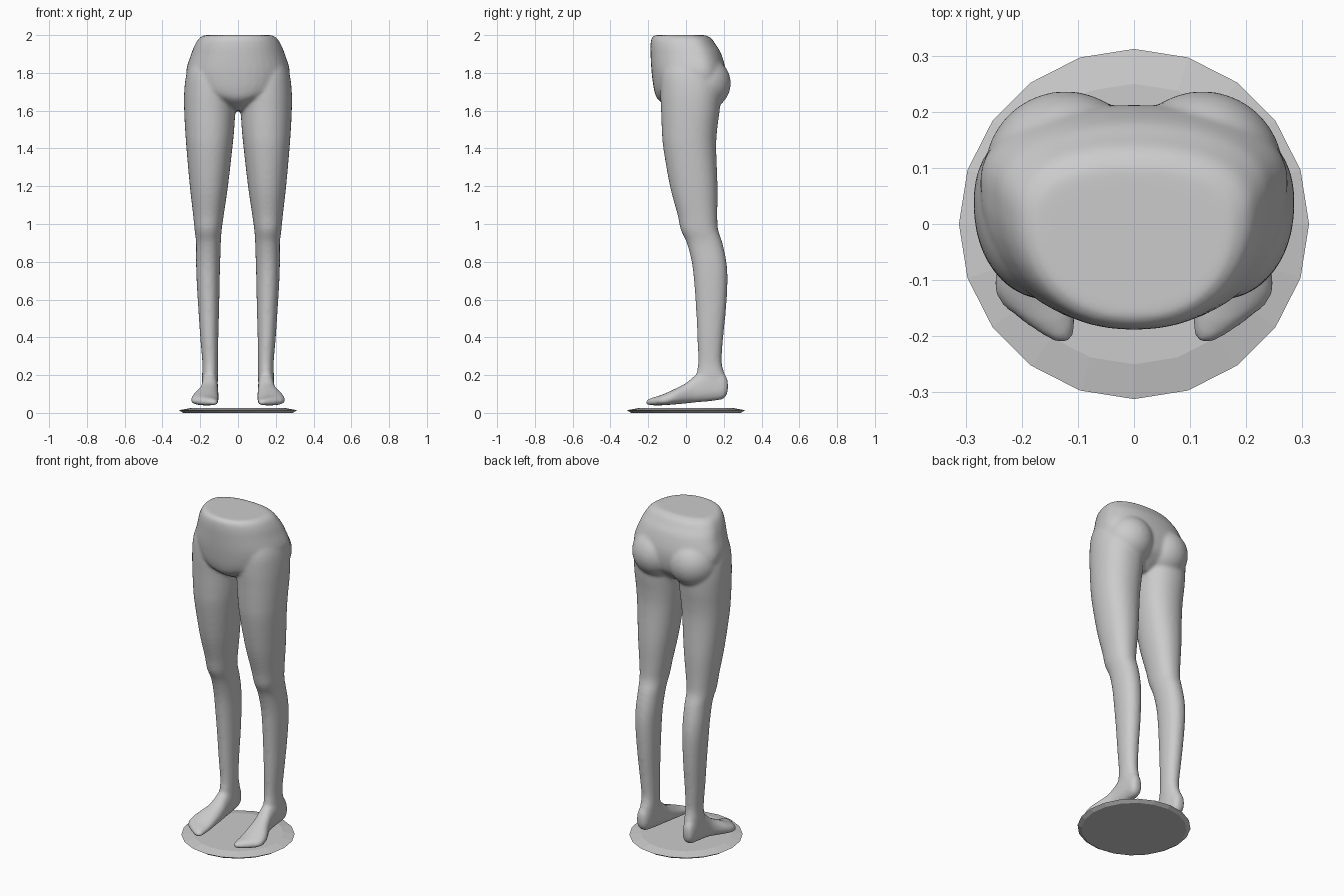
import bpy
import bmesh
import math
from mathutils import Matrix, Vector

cube = bpy.data.objects.get("Cube")
if cube:
    bpy.data.objects.remove(cube, do_unlink=True)


def make_material(name, colour):
    mat = bpy.data.materials.new(name)
    mat.use_nodes = True
    mat.diffuse_color = colour
    mat.node_tree.nodes["Principled BSDF"].inputs["Base Color"].default_value = colour
    return mat


def make_object(name, bm, mat):
    bmesh.ops.recalc_face_normals(bm, faces=bm.faces)
    mesh = bpy.data.meshes.new(name)
    bm.to_mesh(mesh)
    bm.free()
    mesh.materials.append(mat)
    obj = bpy.data.objects.new(name, mesh)
    bpy.context.collection.objects.link(obj)
    return obj


def smooth_rows(rows, steps=4):
    """Catmull-Rom interpolation between section rows."""
    rows = [Vector(r) for r in rows]
    out = []
    for i in range(len(rows) - 1):
        p0, p1 = rows[max(i - 1, 0)], rows[i]
        p2, p3 = rows[i + 1], rows[min(i + 2, len(rows) - 1)]
        for k in range(steps):
            t = k / steps
            out.append(p1 + (p2 - p0) * (t / 2)
                       + (p0 * 2 - p1 * 5 + p2 * 4 - p3) * (t * t / 2)
                       + (p1 * 3 - p0 - p2 * 3 + p3) * (t ** 3 / 2))
    return out + [rows[-1]]


def loft(bm, rows, place, mid=0.5, power=2.0, sides=40):
    """Skin oval sections (position, a min, a max, b min, b max); mid sets the widest point in b."""
    previous = first = None
    for pos, a0, a1, b0, b1 in smooth_rows(rows):
        ca, cb = (a0 + a1) / 2, b0 + (b1 - b0) * mid
        ring = []
        for i in range(sides):
            ang = math.tau * i / sides
            c, s = math.cos(ang), math.sin(ang)
            c = math.copysign(abs(c) ** (2 / power), c)
            s = math.copysign(abs(s) ** (2 / power), s)
            b = cb + s * ((b1 - cb) if s > 0 else (cb - b0))
            ring.append(bm.verts.new(place(ca + c * (a1 - a0) / 2, b, pos)))
        if previous:
            for i in range(sides):
                j = (i + 1) % sides
                bm.faces.new((previous[i], previous[j], ring[j], ring[i]))
        first = first or ring
        previous = ring
    bm.faces.new(first)
    bm.faces.new(previous)


grey = make_material("plain grey", (0.6, 0.6, 0.6, 1))

# Hips: height, left/right limits, front and back limits
HIPS = [(z, -w, w, f, b) for z, w, f, b in (
    (2.0, .175, -.165, .1), (1.985, .205, -.182, .132), (1.95, .228, -.188, .157),
    (1.9, .248, -.188, .187), (1.8, .275, -.182, .212), (1.7, .24, -.167, .2),
    (1.65, .13, -.14, .16), (1.6, .03, -.06, .1))]

# Leg: height, inner and outer limits, front and back limits
LEG = [
    (1.9, .06, .235, -.1, .15), (1.8, .03, .272, -.13, .17), (1.7, .008, .285, -.136, .185),
    (1.6, .014, .285, -.132, .178), (1.5, .02, .28, -.128, .165), (1.4, .03, .273, -.12, .16),
    (1.2, .053, .255, -.085, .167), (1.05, .075, .238, -.045, .166), (.97, .086, .23, -.028, .17),
    (.9, .091, .222, .004, .193), (.8, .094, .222, .03, .214), (.7, .097, .219, .042, .22),
    (.55, .1, .21, .053, .212), (.4, .104, .2, .06, .197), (.27, .106, .189, .064, .189),
    (.2, .106, .19, .055, .205), (.12, .108, .19, .05, .205)]

# Foot: depth from toe to heel, inner and outer limits, sole and top heights
FOOT = [
    (-.212, .11, .14, .045, .066), (-.18, .105, .19, .04, .08), (-.13, .102, .246, .04, .095),
    (-.07, .102, .243, .044, .122), (0, .103, .21, .05, .158), (.05, .105, .195, .055, .2),
    (.13, .108, .192, .062, .25), (.2, .118, .188, .075, .21), (.222, .138, .172, .115, .17)]

# Hips, thighs, buttocks and feet fused into one smooth skin
body = bmesh.new()
loft(body, HIPS, lambda a, b, t: (a, b, t), mid=.66, power=2.2)
for side in (-1, 1):
    loft(body, LEG, lambda a, b, t: (side * a, b, t), mid=.55, power=2.15)
    loft(body, FOOT, lambda a, b, t: (side * a, t, b), mid=.4, power=2.3)
    bmesh.ops.create_uvsphere(
        body, u_segments=40, v_segments=24, radius=1,
        matrix=Matrix.Translation((side * .122, .09, 1.745))
        @ Matrix.Diagonal((.145, .147, .145, 1)))
legs = make_object("hips_and_legs", body, grey)
remesh = legs.modifiers.new("fuse", 'REMESH')
remesh.mode = 'VOXEL'
remesh.voxel_size = .009
remesh.use_smooth_shade = True
soften = legs.modifiers.new("soften", 'SMOOTH')
soften.factor = .5
soften.iterations = 10

# Thin twenty-sided stand with bevelled rims
disc = bmesh.new()
SIDES = 20
rings = []
for radius, z in ((.29, 0), (.312, .014), (.25, .026)):
    rings.append([disc.verts.new((radius * math.sin(math.tau * i / SIDES),
                                  radius * math.cos(math.tau * i / SIDES), z))
                  for i in range(SIDES)])
for low, high in zip(rings, rings[1:]):
    for i in range(SIDES):
        j = (i + 1) % SIDES
        disc.faces.new((low[i], low[j], high[j], high[i]))
disc.faces.new(rings[0])
disc.faces.new(rings[-1])
make_object("stand", disc, grey)
